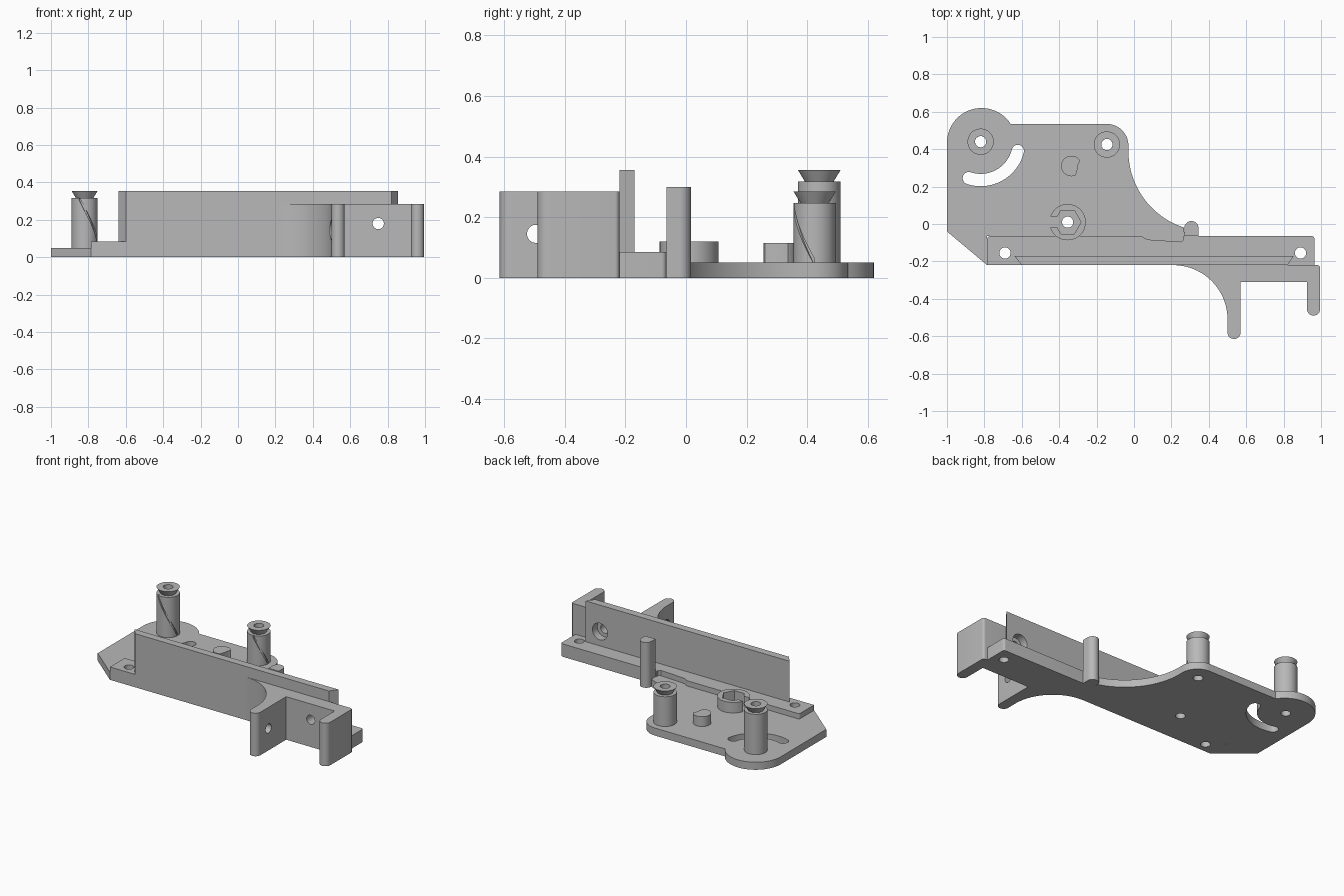
import bpy, bmesh
from math import cos, sin, radians, pi
from mathutils import Matrix, Vector

if "Cube" in bpy.data.objects:
    bpy.data.objects.remove(bpy.data.objects["Cube"], do_unlink=True)

grey = bpy.data.materials.new("plain grey")
grey.use_nodes = True
grey.diffuse_color = (0.48, 0.48, 0.48, 1)
grey.node_tree.nodes["Principled BSDF"].inputs["Base Color"].default_value = (0.48, 0.48, 0.48, 1)


def arc(cx, cy, r, a0, a1, n=16):
    angles = [radians(a0 + (a1 - a0) * i / n) for i in range(n + 1)]
    return [(cx + r * cos(a), cy + r * sin(a)) for a in angles]


def finish(name, bm):
    bmesh.ops.recalc_face_normals(bm, faces=bm.faces)
    mesh = bpy.data.meshes.new(name)
    bm.to_mesh(mesh)
    bm.free()
    mesh.materials.append(grey)
    obj = bpy.data.objects.new(name, mesh)
    bpy.context.collection.objects.link(obj)
    return obj


def prism(name, outline, z0, z1):
    """Extrude a flat outline upwards."""
    bm = bmesh.new()
    face = bm.faces.new([bm.verts.new((x, y, z0)) for x, y in outline])
    top = bmesh.ops.extrude_face_region(bm, geom=[face])["geom"]
    bmesh.ops.translate(bm, verts=[v for v in top if isinstance(v, bmesh.types.BMVert)],
                        vec=(0, 0, z1 - z0))
    return finish(name, bm)


def rod(start, end, r, n=32):
    """Round cutter between two points."""
    a, b = Vector(start), Vector(end)
    turn = (b - a).to_track_quat('Z', 'Y').to_matrix().to_4x4()
    bm = bmesh.new()
    bmesh.ops.create_cone(bm, cap_ends=True, segments=n, radius1=r, radius2=r,
                          depth=(b - a).length,
                          matrix=Matrix.Translation((a + b) / 2) @ turn)
    return finish("cutter", bm)


def drill(x, y, r=0.03):
    return rod((x, y, -0.1), (x, y, 0.5), r)


def sweep(name, sections, closed):
    """Join a row of matching cross-sections into a solid."""
    bm = bmesh.new()
    rings = [[bm.verts.new(p) for p in s] for s in sections]
    pairs = list(zip(rings, rings[1:]))
    if closed:
        pairs.append((rings[-1], rings[0]))
    else:
        bm.faces.new(rings[0])
        bm.faces.new(rings[-1])
    n = len(rings[0])
    for a, b in pairs:
        for i in range(n):
            j = (i + 1) % n
            bm.faces.new((a[i], a[j], b[j], b[i]))
    return finish(name, bm)


def cut(obj, *cutters):
    for c in cutters:
        mod = obj.modifiers.new("cut", 'BOOLEAN')
        mod.operation, mod.solver, mod.object = 'DIFFERENCE', 'EXACT', c
    bpy.context.view_layer.update()
    graph = bpy.context.evaluated_depsgraph_get()
    mesh = bpy.data.meshes.new_from_object(obj.evaluated_get(graph))
    obj.modifiers.clear()
    obj.data = mesh
    for c in cutters:
        bpy.data.objects.remove(c, do_unlink=True)
    return obj


parts = []
POST_A, POST_B, BOSS = (-0.82, 0.44), (-0.145, 0.425), (-0.355, 0.01)
T = 0.05        # plate thickness
RAIL = 0.085    # rail height
FRONT, BACK = -0.22, -0.065

# Base plate with bores and a curved adjustment slot
outline = ([(-0.785, BACK), (0.27, BACK)]
           + arc(0.40, 0.39, 0.43, 252, 180, 24)
           + arc(-0.145, 0.42, 0.115, 0, 90)
           + arc(-0.815, 0.435, 0.185, 33, 180, 28)
           + [(-1, -0.04), (-0.785, FRONT)])
plate = prism("base_plate", outline, 0, T)
sx, sy = POST_A
mid, half, a0, a1 = 0.205, 0.033, -108, -14
ends = [(sx + mid * cos(radians(a)), sy + mid * sin(radians(a))) for a in (a0, a1)]
slot = (arc(sx, sy, mid + half, a0, a1, 20) + arc(*ends[1], half, a1, a1 + 180, 10)[1:]
        + arc(sx, sy, mid - half, a1, a0, 20)[1:] + arc(*ends[0], half, a0 + 180, a0 + 360, 10)[1:-1])
parts.append(cut(plate, prism("cutter", slot, -0.1, 0.2),
                 drill(*POST_A), drill(*POST_B), drill(*BOSS)))

# Long rail with rounded back corners, screw holes and a shallow relief
rail = prism("rail", [(-0.785, FRONT), (0.965, FRONT)] + arc(0.95, -0.08, 0.015, 0, 90, 5)
             + arc(-0.77, -0.08, 0.015, 90, 180, 5), 0, RAIL)
relief = [(0.03, -0.05), (0.04, -0.065), (0.07, -0.083), (0.25, -0.095),
          (0.265, -0.085), (0.265, -0.05)]
parts.append(cut(rail, drill(-0.69, -0.155), drill(0.89, -0.155),
                 prism("cutter", relief, T, 0.2)))

# Upright wall with slanted ends and a large recess for a screw head
wall = prism("upright_wall", [(-0.60, FRONT), (0.82, FRONT), (0.855, -0.17), (-0.64, -0.17)],
             RAIL, 0.355)
parts.append(cut(wall, rod((0.75, -0.3, 0.18), (0.75, -0.1, 0.18), 0.055)))

# Front bracket with two fins and a sweeping fillet
bracket = prism("front_bracket", arc(0.21, -0.51, 0.29, 90, 0, 28)
                + arc(0.535, -0.58, 0.035, 180, 360) + [(0.57, -0.31), (0.925, -0.31)]
                + arc(0.96, -0.455, 0.035, 180, 360) + arc(0.98, -0.235, 0.015, 0, 90, 5),
                0, 0.285)
parts.append(cut(bracket, rod((0.75, -0.4, 0.18), (0.75, -0.1, 0.18), 0.03),
                 rod((0.4, -0.495, 0.145), (0.7, -0.495, 0.145), 0.03),
                 rod((0.3, -0.495, 0.145), (0.518, -0.495, 0.145), 0.055)))


# Hollow posts with flared heads and a spiral groove
def post(name, x, y, top):
    neck = top - 0.038
    profile = [(0.03, T), (0.07, T), (0.07, neck), (0.047, neck), (0.07, top), (0.03, top)]
    body = sweep(name, [[(x + r * cos(a), y + r * sin(a), z) for r, z in profile]
                        for a in (2 * pi * i / 48 for i in range(48))], True)
    rings = []
    for i in range(25):
        z = T + (neck - T) * i / 24
        a = -7.6 * (z - T)
        rings.append([(x + r * cos(a), y + r * sin(a), z + dz)
                      for r, dz in ((0.062, -0.01), (0.08, -0.01), (0.08, 0.01), (0.062, 0.01))])
    return cut(body, sweep("cutter", rings, False))


parts.append(post("left_post", *POST_A, 0.355))
parts.append(post("back_post", *POST_B, 0.285))

# Nut holder: ring with a hexagonal pocket, open on one side
bx, by = BOSS
holder = prism("nut_holder", arc(bx, by, 0.097, 0, 352.5, 47), T, 0.12)
gap = [(bx - 0.2, by - 0.03), (bx, by - 0.03), (bx, by + 0.03), (bx - 0.2, by + 0.03)]
parts.append(cut(holder, prism("cutter", arc(bx, by, 0.072, 0, 300, 5), 0, 0.2),
                 prism("cutter", gap, 0.01, 0.19)))

# Small stop with a hollowed side
parts.append(prism("crescent_stop", arc(-0.335, 0.31, 0.055, 30, 295, 24)
                   + [(-0.304, 0.285), (-0.30, 0.315)], T, 0.115))

# Rounded peg beside the rail
parts.append(prism("peg", [(0.345, BACK)] + arc(0.307, -0.022, 0.038, 0, 180)
                   + [(0.269, BACK)], 0, 0.30))

# Smooth the curved sides, keep edges sharp
for obj in parts:
    obj.data.shade_smooth()
    obj.data.set_sharp_from_angle(angle=radians(30))
